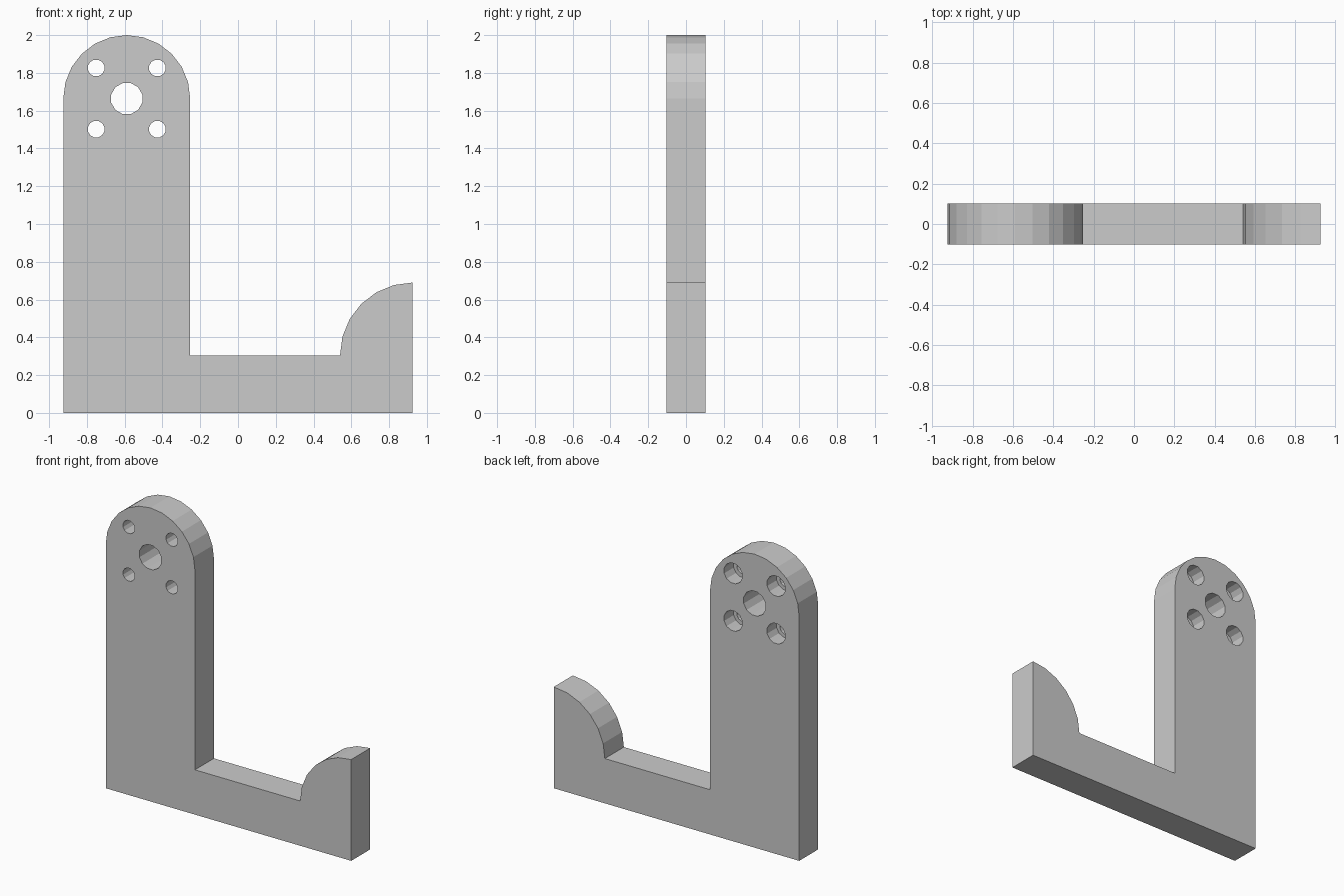
import bpy, bmesh
from math import sin, cos, pi, radians

if "Cube" in bpy.data.objects:
    bpy.data.objects.remove(bpy.data.objects["Cube"])

HALF = 0.1025                 # half thickness
CX, CZ, R = -0.589, 1.664, 0.336   # rounded head of the upright
RIGHT, LEDGE, LIP = 0.925, 0.305, 0.385


def new_object(name, bm):
    bmesh.ops.recalc_face_normals(bm, faces=bm.faces[:])
    mesh = bpy.data.meshes.new(name)
    bm.to_mesh(mesh)
    bm.free()
    obj = bpy.data.objects.new(name, mesh)
    bpy.context.collection.objects.link(obj)
    return obj


def arc(x, z, r, start, end, steps):
    angles = [radians(start + (end - start) * i / steps) for i in range(steps + 1)]
    return [(x + r * cos(a), z + r * sin(a)) for a in angles]


def add_stepped_plug(bm, x, z, steps, sides=12):
    """Closed round plug along y; steps is a list of (y, radius)."""
    rings = []
    for y, r in steps:
        angles = [2 * pi * (i + 0.5) / sides for i in range(sides)]
        rings.append([bm.verts.new((x + r * cos(a), y, z + r * sin(a))) for a in angles])
    for a, b in zip(rings, rings[1:]):
        for i in range(sides):
            j = (i + 1) % sides
            bm.faces.new((a[i], a[j], b[j], b[i]))
    bm.faces.new(rings[0])
    bm.faces.new(rings[-1])


# Bracket plate: base bar, rounded upright and quarter-round end lip
outline = [(-0.925, 0), (RIGHT, 0)]
outline += arc(RIGHT, LEDGE, LIP, 90, 180, 6)
outline += [(CX + R, LEDGE)]
outline += arc(CX, CZ, R, 0, 180, 12)
bm = bmesh.new()
face = bm.faces.new([bm.verts.new((x, -HALF, z)) for x, z in outline])
extruded = bmesh.ops.extrude_face_region(bm, geom=[face])["geom"]
bmesh.ops.translate(bm, vec=(0, 2 * HALF, 0),
                    verts=[v for v in extruded if isinstance(v, bmesh.types.BMVert)])
plate = new_object("bracket_plate", bm)

# Hole cutters: centre bore and four screw holes counterbored from the back
bm = bmesh.new()
add_stepped_plug(bm, CX, CZ, [(-0.2, 0.085), (0.2, 0.085)])
for sx in (-1, 1):
    for sz in (-1, 1):
        add_stepped_plug(bm, CX + sx * 0.162, CZ + sz * 0.162,
                         [(-0.2, 0.045), (0, 0.045), (0, 0.07), (0.2, 0.07)])
cutter = new_object("hole_cutter", bm)

# Cut the holes, then discard the cutter
cut = plate.modifiers.new("holes", 'BOOLEAN')
cut.operation = 'DIFFERENCE'
cut.solver = 'EXACT'
cut.object = cutter
bpy.context.view_layer.objects.active = plate
bpy.ops.object.modifier_apply(modifier=cut.name)
bpy.data.objects.remove(cutter, do_unlink=True)
